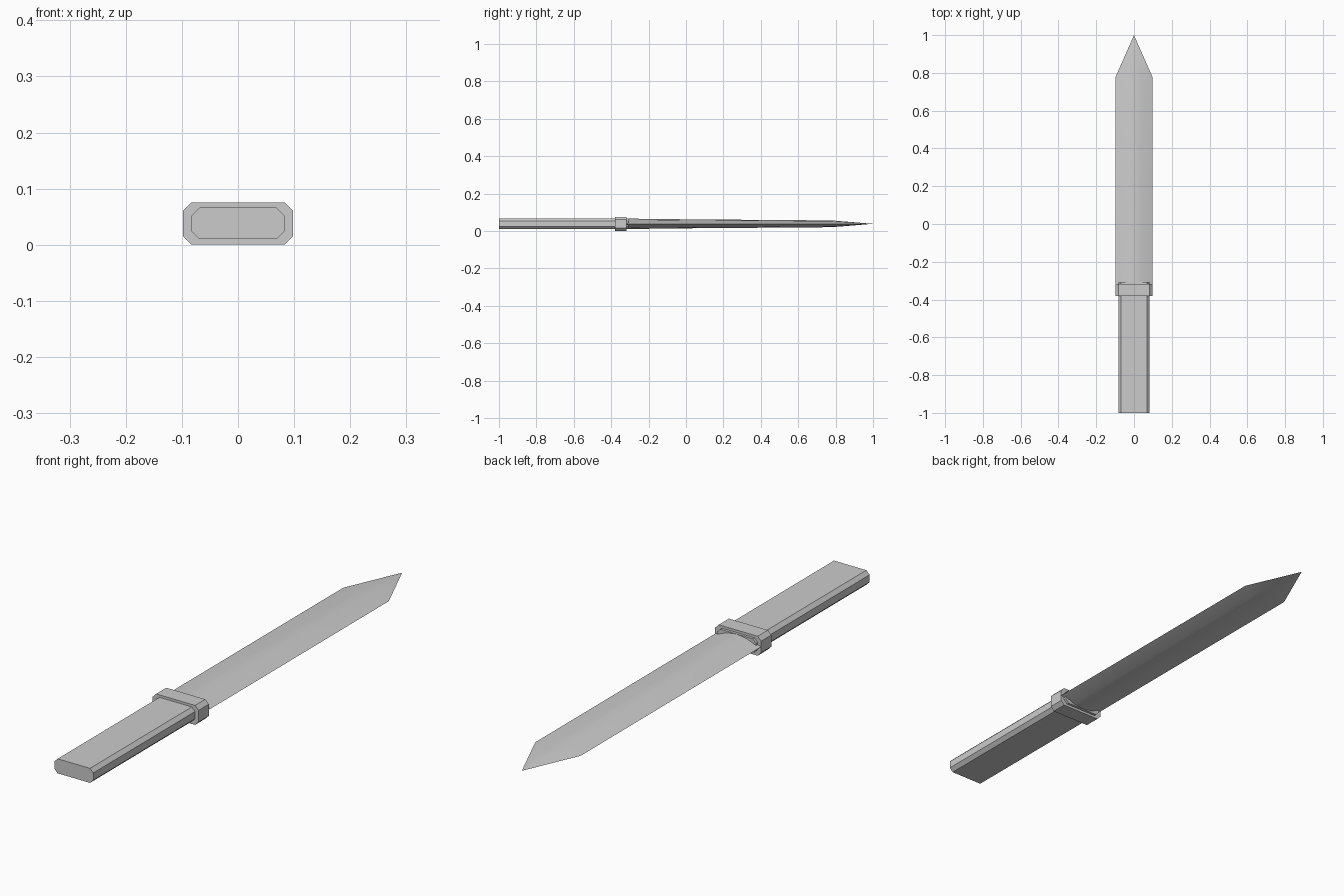
import bpy, bmesh

if "Cube" in bpy.data.objects:
    bpy.data.objects.remove(bpy.data.objects["Cube"])

steel = bpy.data.materials.new("light grey")
steel.diffuse_color = (0.6, 0.6, 0.6, 1)
steel.use_nodes = True
steel.node_tree.nodes["Principled BSDF"].inputs["Base Color"].default_value = steel.diffuse_color
ZC = 0.038  # height of the knife's centre plane


def loft(name, rings, cap_start=True, tip=None):
    """Skin a list of point rings, ending in a cap or in a single point."""
    bm = bmesh.new()
    loops = [[bm.verts.new(p) for p in r] for r in rings]
    n = len(loops[0])
    for a, b in zip(loops, loops[1:]):
        for i in range(n):
            j = (i + 1) % n
            bm.faces.new((a[i], a[j], b[j], b[i]))
    if cap_start:
        bm.faces.new(loops[0])
    if tip:
        t = bm.verts.new(tip)
        for i in range(n):
            bm.faces.new((loops[-1][i], loops[-1][(i + 1) % n], t))
    else:
        bm.faces.new(loops[-1])
    bmesh.ops.recalc_face_normals(bm, faces=bm.faces)
    me = bpy.data.meshes.new(name)
    bm.to_mesh(me)
    bm.free()
    me.materials.append(steel)
    ob = bpy.data.objects.new(name, me)
    bpy.context.collection.objects.link(ob)
    return ob


def octagon(w, h, c, y):
    """Chamfered rectangle of half width w and half height h."""
    pts = [(w, h - c), (w - c, h), (c - w, h), (-w, h - c),
           (-w, c - h), (c - w, -h), (w - c, -h), (w, c - h)]
    return [(x, y, ZC + z) for x, z in pts]


def lens(w, h, y):
    """Bevelled blade section with sharp edges and a central ridge."""
    top = [(w, 0), (0.42 * w, 0.78 * h), (0, h), (-0.42 * w, 0.78 * h)]
    pts = top + [(-x, -z) for x, z in top]
    return [(x, y, ZC + z) for x, z in pts]


# Handle and guard: straight chamfered bars
loft("handle", [octagon(0.083, 0.028, 0.014, y) for y in (-1.0, -0.308)])
loft("guard", [octagon(0.098, 0.0375, 0.015, y) for y in (-0.38, -0.318)])

# Blade: thins slightly towards the shoulder, then runs to a point
blade = loft("blade", [lens(0.097, 0.028, -0.33), lens(0.097, 0.024, 0.0),
                       lens(0.097, 0.018, 0.78)], tip=(0, 1.0, ZC))
for p in blade.data.polygons:
    p.use_smooth = True
bpy.context.view_layer.objects.active = blade
blade.select_set(True)
bpy.ops.object.shade_smooth_by_angle(angle=0.52)
